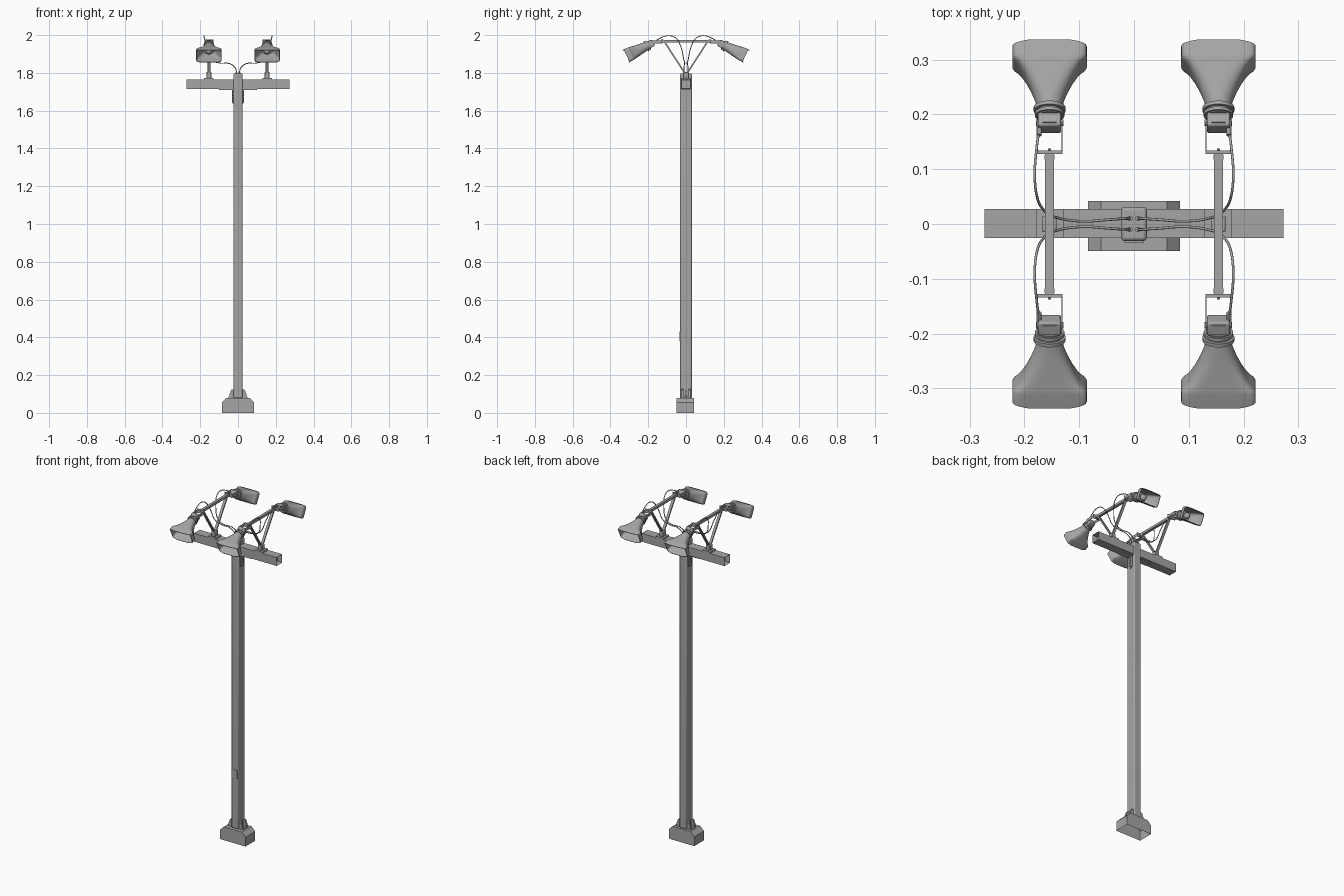
import bpy, bmesh
from math import radians, sin, cos, pi
from mathutils import Vector, Matrix

if "Cube" in bpy.data.objects:
    bpy.data.objects.remove(bpy.data.objects["Cube"])

LX = 0.154                                  # lamp column offset in x
TILT = radians(26)
LAMP = Vector((LX, 0.172, 1.960))           # back of the lamp housing
AX = Vector((0, cos(TILT), -sin(TILT)))     # lamp direction
UP = Vector((0, sin(TILT), cos(TILT)))

METAL = bpy.data.materials.new("dark_grey_metal")
METAL.diffuse_color = (0.38, 0.38, 0.38, 1)
METAL.use_nodes = True
METAL.node_tree.nodes["Principled BSDF"].inputs["Base Color"].default_value = METAL.diffuse_color


def finish(name, bm, mirror="", bevel=0.0):
    bmesh.ops.recalc_face_normals(bm, faces=bm.faces)
    me = bpy.data.meshes.new(name)
    bm.to_mesh(me)
    bm.free()
    me.polygons.foreach_set("use_smooth", [True] * len(me.polygons))
    me.set_sharp_from_angle(angle=radians(32))
    me.materials.append(METAL)
    ob = bpy.data.objects.new(name, me)
    bpy.context.collection.objects.link(ob)
    if bevel:
        b = ob.modifiers.new("bevel", "BEVEL")
        b.width, b.segments = bevel, 2
    if mirror:
        m = ob.modifiers.new("mirror", "MIRROR")
        m.use_axis = ["X" in mirror, "Y" in mirror, False]
        m.use_mirror_merge = False
    return ob


def box(name, c, s, mirror="", bevel=0.0, rot=None):
    bm = bmesh.new()
    m = Matrix.Translation(c) @ (rot or Matrix()) @ Matrix.Diagonal((*s, 1))
    bmesh.ops.create_cube(bm, size=1, matrix=m)
    return finish(name, bm, mirror, bevel)


def rod(name, a, b, r, mirror="", seg=16):
    a, b = Vector(a), Vector(b)
    d = b - a
    bm = bmesh.new()
    m = Matrix.Translation((a + b) / 2) @ d.to_track_quat("Z", "Y").to_matrix().to_4x4()
    bmesh.ops.create_cone(bm, cap_ends=True, segments=seg, radius1=r, radius2=r,
                          depth=d.length, matrix=m)
    return finish(name, bm, mirror)


def prism(name, pts, axis, lo, hi, mirror="", open_bottom=False):
    """Extrude a profile: axis 'y' takes (x, z) points, axis 'x' takes (y, z)."""
    bm = bmesh.new()
    put = (lambda p, t: (p[0], t, p[1])) if axis == "y" else (lambda p, t: (t, p[0], p[1]))
    f = bm.faces.new([bm.verts.new(put(p, lo)) for p in pts])
    ext = bmesh.ops.extrude_face_region(bm, geom=[f], use_keep_orig=True)
    vs = [v for v in ext["geom"] if isinstance(v, bmesh.types.BMVert)]
    bmesh.ops.translate(bm, verts=vs, vec=Vector(put((0, 0), hi - lo)))
    bmesh.ops.recalc_face_normals(bm, faces=bm.faces)
    if open_bottom:
        floor = [g for g in bm.faces if all(v.co.z < 1e-5 for v in g.verts)]
        bmesh.ops.delete(bm, geom=floor, context="FACES")
    return finish(name, bm, mirror)


def on_lamp(s, a=0.0, b=0.0):
    return LAMP + AX * s + Vector((a, 0, 0)) + UP * b


# foot cover with sloped shoulders, open underneath
prism("foot_block", [(-.084, 0), (.084, 0), (.084, .056), (.06, .08), (-.06, .08), (-.084, .056)],
      "y", -.049, .042, open_bottom=True)

# rectangular pole with softened top, and its access door
box("pole", (0, 0, .9375), (.047, .062, 1.719), bevel=.006)
box("access_door", (0, -.0315, .405), (.036, .004, .05))

# foot gussets and bolts
prism("foot_gusset", [(.022, .08), (.045, .08), (.045, .098), (.036, .122), (.022, .126)],
      "y", .013, .025, "XY")
box("foot_bracket_plate", (.036, 0, .083), (.026, .05, .006), "X")
for z in (.094, .113):
    rod("foot_bolt", (.022, 0, z), (.032, 0, z), .005, "X", 6)

# crossbar: square tube with recessed ends
bm = bmesh.new()
bmesh.ops.create_cube(bm, size=1, matrix=Matrix.Translation((0, .001, 1.74)) @
                      Matrix.Diagonal((.545, .053, .05, 1)))
bm.normal_update()
for f in [f for f in bm.faces if abs(f.normal.x) > .9]:
    bmesh.ops.inset_region(bm, faces=[f], thickness=.004)
    bmesh.ops.translate(bm, verts=f.verts[:], vec=f.normal * -.03)
finish("crossbar", bm)

# saddle bracket under the crossbar, with round-ended side straps
box("saddle_plate", (.061, 0, 1.712), (.078, .04, .006), "X")
strap = [(-.015, 1.715), (.015, 1.715)] + \
        [(.015 * cos(t * pi / 8), 1.652 - .015 * sin(t * pi / 8)) for t in range(9)]
prism("saddle_strap", strap, "x", .0225, .028, "X")
for z in (1.652, 1.668, 1.684, 1.70):
    rod("saddle_bolt", (.026, 0, z), (.033, 0, z), .006, "X", 6)

# lamp stand: base plate, socket, V struts and top arm
box("stand_base", (LX, .001, 1.769), (.05, .053, .008), "X")
box("stand_socket", (LX, 0, 1.788), (.026, .030, .032), "X", .003)
a, b = Vector((LX, .004, 1.795)), Vector((LX, .112, 1.962))
lean = Matrix.Rotation(-(Vector((0, 0, 1)).angle(b - a)), 4, "X")
box("stand_strut", (a + b) / 2, (.015, .008, (b - a).length), "XY", rot=lean)
box("top_arm", (LX, 0, 1.967), (.016, .262, .014), "X")
box("arm_end_clip", (LX, .122, 1.967), (.018, .008, .017), "XY")

# lamp yoke
box("yoke_plate", (LX, .131, 1.966), (.047, .006, .022), "XY")
rod("yoke_bolt", (LX, .133, 1.966), (LX, .138, 1.966), .0035, "XY", 6)
for side in (-1, 1):
    box("yoke_cheek", (LX + side * .0225, .159, 1.963), (.002, .056, .016), "XY")
    rod("yoke_pivot", on_lamp(.014, side * .019), on_lamp(.014, side * .025), .006, "XY", 12)

# lamp housing: terminal box and ribbed collar
lamp_rot = Matrix.Rotation(-TILT, 4, "X")
box("terminal_box", on_lamp(.014), (.042, .028, .036), "XY", .004, lamp_rot)
box("terminal_lid", on_lamp(.014, 0, .018), (.026, .018, .004), "XY", .001, lamp_rot)
rod("lamp_collar_rear", on_lamp(.028), on_lamp(.034), .027, "XY", 32)
rod("lamp_collar_core", on_lamp(.026), on_lamp(.052), .023, "XY", 32)
rod("lamp_collar_front", on_lamp(.038), on_lamp(.045), .029, "XY", 32)

# lamp shade: loft from a round neck to a wide rounded rectangle, then back inside
rings = [(.044, .023, .023, 2), (.060, .0265, .025, 2.2), (.080, .034, .028, 2.7),
         (.100, .043, .031, 3.5), (.117, .0525, .0335, 4.8), (.126, .059, .035, 6),
         (.132, .0655, .036, 7), (.137, .068, .0365, 8), (.158, .068, .037, 8),
         (.158, .0655, .0345, 8), (.132, .062, .033, 6), (.117, .050, .031, 4.8),
         (.100, .040, .028, 3.5), (.080, .031, .025, 2.7)]
N = 48
bm = bmesh.new()
prev = None
for s, ra, rb, n in rings:
    ring = []
    for i in range(N):
        c, d = cos(2 * pi * (i + .5) / N), sin(2 * pi * (i + .5) / N)
        ca = abs(c) ** (2 / n) * (1 if c > 0 else -1) * ra
        cb = abs(d) ** (2 / n) * (1 if d > 0 else -1) * rb
        bow = .010 * (1 - (ca / .068) ** 2) if s > .15 else 0   # rim bulges slightly
        ring.append(bm.verts.new(on_lamp(s + bow, ca, cb)))
    if prev:
        for i in range(N):
            bm.faces.new((prev[i], prev[(i + 1) % N], ring[(i + 1) % N], ring[i]))
    prev = ring
bm.faces.new(prev)
finish("lamp_shade", bm, "XY")

# bulb inside the shade
bm = bmesh.new()
bmesh.ops.create_uvsphere(bm, u_segments=20, v_segments=12, radius=.018,
                          matrix=Matrix.Translation(on_lamp(.100)))
finish("bulb", bm, "XY")

# cables from the pole top, along the stand and over to each lamp
path = [(.007, .010, 1.79), (.014, .010, 1.825), (.045, .008, 1.849), (.095, .005, 1.852),
        (.138, .011, 1.868), (.165, .026, 1.935), (.178, .055, 1.985), (.181, .092, 1.997),
        (.178, .135, 1.985), (.173, .172, 1.962)]
cu = bpy.data.curves.new("cables", "CURVE")
cu.dimensions = "3D"
cu.bevel_depth, cu.bevel_resolution, cu.resolution_u = .0024, 2, 6
cu.materials.append(METAL)
for sx in (-1, 1):
    for sy in (-1, 1):
        sp = cu.splines.new("BEZIER")
        sp.bezier_points.add(len(path) - 1)
        for p, (x, y, z) in zip(sp.bezier_points, path):
            p.co = (x * sx, y * sy, z)
            p.handle_left_type = p.handle_right_type = "AUTO"
bpy.context.collection.objects.link(bpy.data.objects.new("cables", cu))

# cable glands on the pole top and lamp boxes
rod("cap_gland", (.007, .010, 1.794), (.007, .010, 1.802), .005, "XY", 12)
rod("lamp_gland", (.173, .162, 1.970), (.173, .174, 1.962), .0045, "XY", 12)
